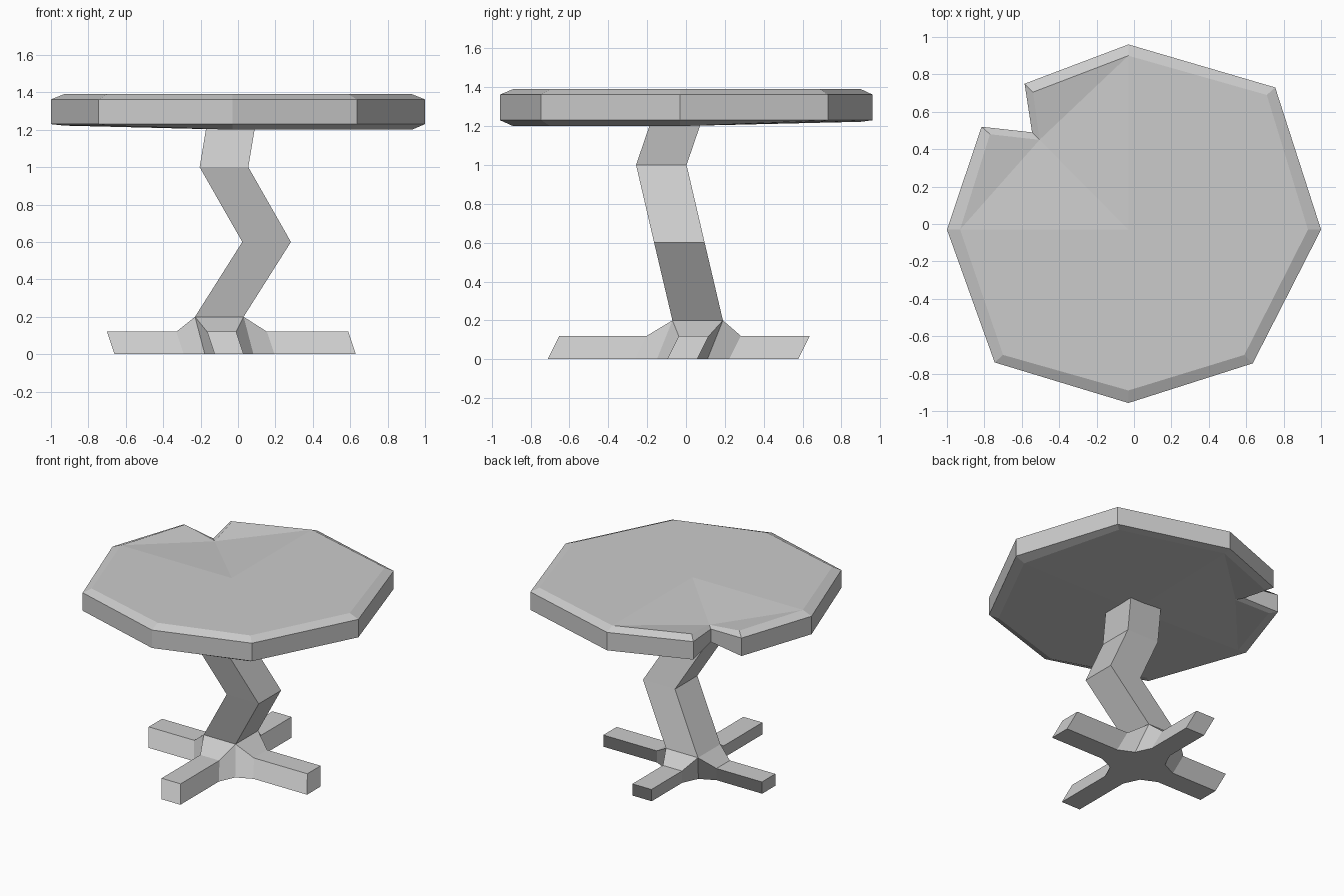
import bpy, bmesh

if "Cube" in bpy.data.objects:
    bpy.data.objects.remove(bpy.data.objects["Cube"])


def make_object(name, bm):
    bmesh.ops.recalc_face_normals(bm, faces=bm.faces)
    mesh = bpy.data.meshes.new(name)
    bm.to_mesh(mesh)
    bm.free()
    ob = bpy.data.objects.new(name, mesh)
    bpy.context.collection.objects.link(ob)
    return ob


def bridge(bm, a, b):
    n = len(a)
    for i in range(n):
        j = (i + 1) % n
        bm.faces.new((a[i], a[j], b[j], b[i]))


# Table top: chipped octagon; tips 7 and 9 flank the notch corner 8
outer = [(-.03, .96), (.755, .73), (1, -.03), (.635, -.745), (-.03, -.957),
         (-.745, -.74), (-1, -.03), (-.815, .52), (-.545, .49), (-.585, .75)]
inner = [(-.03, .90), (.71, .69), (.93, -.03), (.59, -.70), (-.03, -.89),
         (-.70, -.70), (-.93, -.03), (-.77, .48), (-.505, .45), (-.54, .705)]
NOTCH = 8
bm = bmesh.new()


def ring(points, z, notch_z, changed=(), changed_z=0):
    return [bm.verts.new((x, y, notch_z if i == NOTCH else
                          changed_z if i in changed else z))
            for i, (x, y) in enumerate(points)]


rings = [ring(inner, 1.39, 1.35),
         ring(outer, 1.362, 1.345),
         ring(outer, 1.23, 1.25),
         ring(inner, 1.20, 1.24, (0, 1, 5, 6, 7, 9), 1.222)]
for a, b in zip(rings, rings[1:]):
    bridge(bm, a, b)
for r, z in ((rings[0], 1.39), (rings[3], 1.20)):
    centre = bm.verts.new((-.03, -.03, z))
    fan = r[:7] + [r[NOTCH]]
    for i in range(len(fan)):
        bm.faces.new((centre, fan[i], fan[(i + 1) % len(fan)]))
    bm.faces.new((r[6], r[7], r[8]))
    bm.faces.new((r[8], r[9], r[0]))
make_object("table_top", bm)

# Crooked square pedestal: centre x, centre y, height of each section
H = .13
bm = bmesh.new()
sections = [(-.10, .06, .20), (.153, -.034, .60), (-.075, -.127, 1.0), (-.04, -.055, 1.21)]
loops = [[bm.verts.new((cx + sx * H, cy + sy * H, z))
          for sx, sy in ((-1, -1), (1, -1), (1, 1), (-1, 1))] for cx, cy, z in sections]
for a, b in zip(loops, loops[1:]):
    bridge(bm, a, b)
bm.faces.new(loops[0])
bm.faces.new(loops[-1])
make_object("pedestal", bm)

# Sheared cross foot: square hub with four flared legs
bm = bmesh.new()
shift = {0: (-.0475, -.02), .12: (-.0875, .04), .2: (-.10, .06)}
W, START = .0775, .2425
floor_loop = []
hub_top = []
# leg direction and length, counter-clockwise
for (dx, dy), length in (((1, 0), .6775), ((0, 1), .597), ((-1, 0), .6125), ((0, -1), .692)):
    def vert(along, side, z):
        ox, oy = shift[z]
        return bm.verts.new((dx * along - dy * side + ox, dy * along + dx * side + oy, z))

    c0, c1 = vert(H, -H, .2), vert(H, H, .2)
    b0, b1 = vert(H, -H, 0), vert(H, H, 0)
    s0, s1 = vert(START, -W, .12), vert(START, W, .12)
    e0, e1 = vert(length, -W, .12), vert(length, W, .12)
    t0, t1 = vert(START, -W, 0), vert(START, W, 0)
    f0, f1 = vert(length, -W, 0), vert(length, W, 0)
    for f in ((c0, s0, s1, c1), (s0, e0, e1, s1), (e0, f0, f1, e1),
              (s0, t0, f0, e0), (s1, e1, f1, t1), (c0, b0, t0, s0), (c1, s1, t1, b1)):
        bm.faces.new(f)
    floor_loop += [b0, t0, f0, f1, t1]
    hub_top.append(c0)
bm.faces.new(floor_loop)
bm.faces.new(hub_top)
bmesh.ops.remove_doubles(bm, verts=bm.verts, dist=.0005)
make_object("cross_foot", bm)
